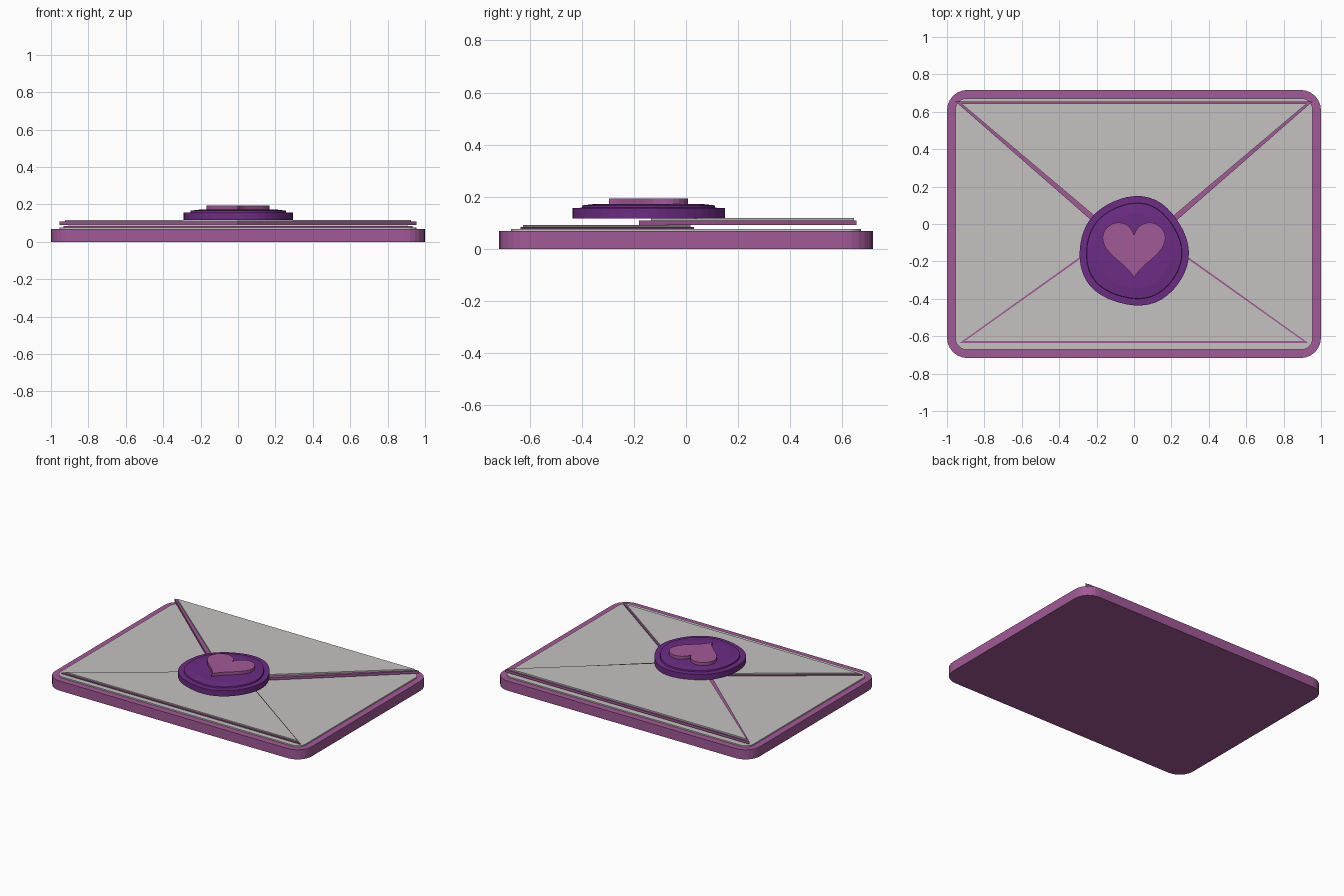
import bpy, bmesh, math

if "Cube" in bpy.data.objects:
    bpy.data.objects.remove(bpy.data.objects["Cube"])


def material(name, rgb):
    m = bpy.data.materials.new(name)
    m.diffuse_color = (*rgb, 1)
    m.use_nodes = True
    m.node_tree.nodes["Principled BSDF"].inputs["Base Color"].default_value = m.diffuse_color
    return m


PINK = material("mauve pink", (0.36, 0.10, 0.31))
GREY = material("paper grey", (0.56, 0.54, 0.53))
WAX = material("wax purple", (0.15, 0.025, 0.23))


def loft(name, rings, mat):
    """Closed solid through matching rings of (x, y, z) points."""
    bm = bmesh.new()
    loops = [[bm.verts.new(p) for p in ring] for ring in rings]
    n = len(loops[0])
    for a, b in zip(loops, loops[1:]):
        for i in range(n):
            j = (i + 1) % n
            bm.faces.new((a[i], a[j], b[j], b[i]))
    bm.faces.new(loops[0][::-1])
    bm.faces.new(loops[-1])
    bmesh.ops.recalc_face_normals(bm, faces=bm.faces[:])
    me = bpy.data.meshes.new(name)
    bm.to_mesh(me)
    bm.free()
    me.materials.append(mat)
    ob = bpy.data.objects.new(name, me)
    bpy.context.collection.objects.link(ob)
    return ob


def plate(name, outline, z0, z1, mat):
    return loft(name, [[(x, y, z) for x, y in outline] for z in (z0, z1)], mat)


def rounded_rect(hx, hy, r, steps=6):
    pts = []
    for k, (sx, sy) in enumerate([(1, 1), (-1, 1), (-1, -1), (1, -1)]):
        for i in range(steps + 1):
            a = math.pi / 2 * (k + i / steps)
            pts.append((sx * (hx - r) + r * math.cos(a), sy * (hy - r) + r * math.sin(a)))
    return pts


def triangle(hx, y_base, y_tip):
    return [(-hx, y_base), (hx, y_base), (0, y_tip)]


# Envelope body and paper face
plate("envelope_body", rounded_rect(1.0, 0.717, 0.11), 0, 0.068, PINK)
plate("paper_face", rounded_rect(0.955, 0.672, 0.06), 0.066, 0.077, GREY)

# Lower flap: coloured edge with paper on top
plate("lower_flap_edge", triangle(0.932, -0.636, 0.03), 0.076, 0.084, PINK)
plate("lower_flap_paper", triangle(0.905, -0.626, 0.018), 0.083, 0.092, GREY)

# Upper flap
plate("upper_flap_edge", triangle(0.955, 0.655, -0.18), 0.091, 0.108, PINK)
plate("upper_flap_paper", triangle(0.925, 0.645, -0.135), 0.107, 0.118, GREY)


# Wax seal: slightly irregular stepped disc
def seal_ring(r, z, n=48):
    ring = []
    for i in range(n):
        a = 2 * math.pi * i / n
        rr = r * (1 + 0.015 * math.sin(3 * a + 3.6) + 0.012 * math.cos(5 * a))
        ring.append((rr * math.cos(a), -0.147 + rr * math.sin(a), z))
    return ring


loft("wax_seal", [seal_ring(r, z) for r, z in
     [(0.292, 0.117), (0.292, 0.157), (0.256, 0.158), (0.254, 0.167), (0.2, 0.173)]], WAX)

# Raised heart
heart = []
for i in range(48):
    t = 2 * math.pi * i / 48
    x = 16 * math.sin(t) ** 3
    y = 13 * math.cos(t) - 5 * math.cos(2 * t) - 2 * math.cos(3 * t) - math.cos(4 * t)
    heart.append((0.0105 * x, -0.117 + 0.0105 * y))
plate("heart", heart, 0.168, 0.194, PINK)
